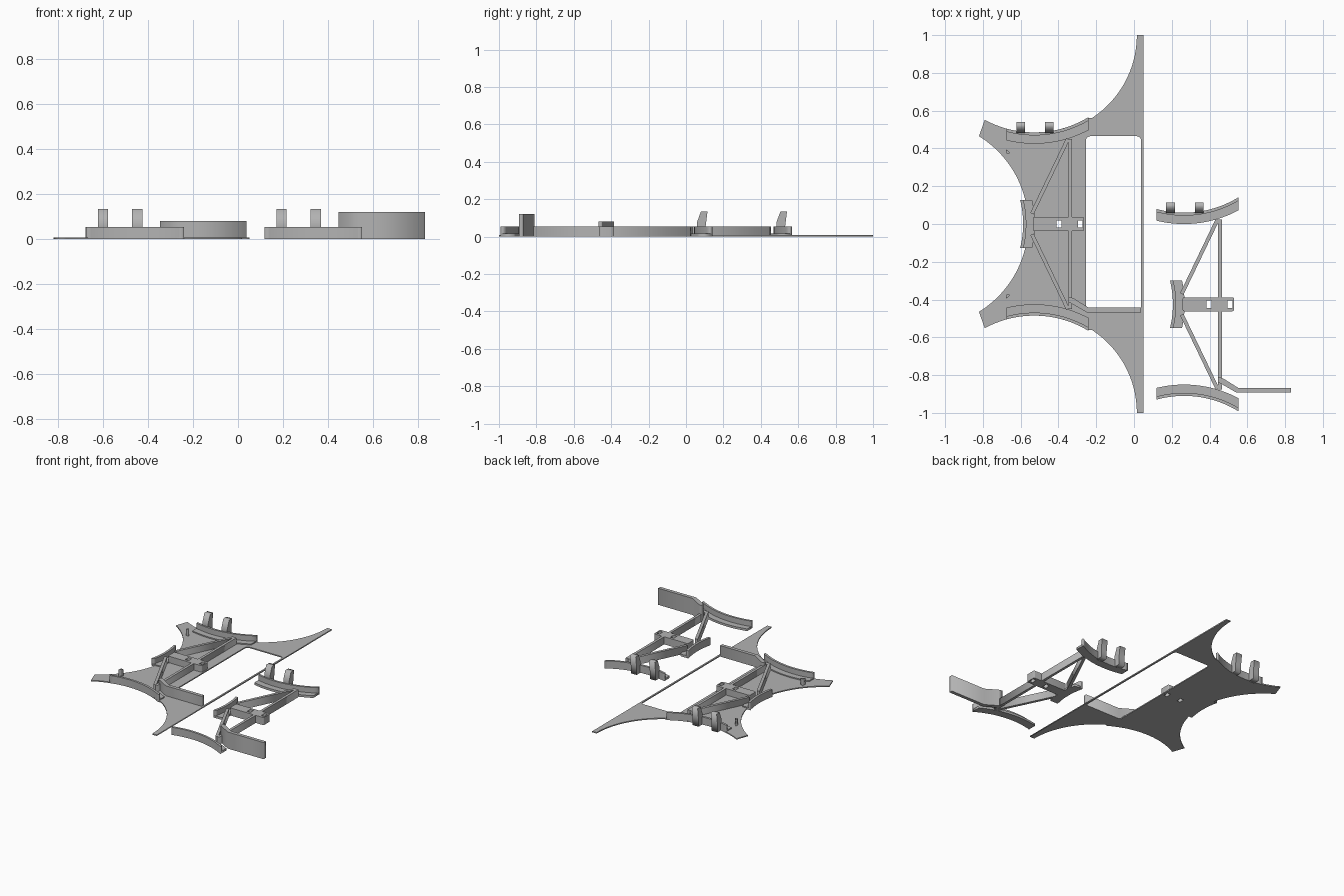
import bpy, math
from mathutils import Matrix

if "Cube" in bpy.data.objects:
    bpy.data.objects.remove(bpy.data.objects["Cube"])

grey = bpy.data.materials.new("light_grey")
grey.diffuse_color = (0.45, 0.45, 0.45, 1)
grey.use_nodes = True
grey.node_tree.nodes["Principled BSDF"].inputs["Base Color"].default_value = grey.diffuse_color


def prism(name, loops, z0, z1, matrix=None):
    """Extruded flat outline; extra loops become holes."""
    cu = bpy.data.curves.new(name, 'CURVE')
    cu.dimensions, cu.fill_mode, cu.extrude = '2D', 'BOTH', (z1 - z0) / 2
    for loop in loops:
        sp = cu.splines.new('POLY')
        sp.points.add(len(loop) - 1)
        for p, (x, y) in zip(sp.points, loop):
            p.co = (x, y, 0, 1)
        sp.use_cyclic_u = True
    tmp = bpy.data.objects.new(name + "_outline", cu)
    bpy.context.collection.objects.link(tmp)
    bpy.context.view_layer.update()
    dg = bpy.context.evaluated_depsgraph_get()
    me = bpy.data.meshes.new_from_object(tmp.evaluated_get(dg))
    bpy.data.objects.remove(tmp)
    me.transform(Matrix.Translation((0, 0, (z0 + z1) / 2)))
    if matrix:
        me.transform(matrix)
    me.materials.clear()
    me.materials.append(grey)
    ob = bpy.data.objects.new(name, me)
    bpy.context.collection.objects.link(ob)
    return ob


def rect(x0, x1, y0, y1):
    return [(x0, y0), (x1, y0), (x1, y1), (x0, y1)]


def rounded(x0, x1, y0, y1, r):
    pts = []
    for i, (cx, cy) in enumerate(rect(x0 + r, x1 - r, y0 + r, y1 - r)):
        for k in range(5):
            a = math.pi + (i + k / 4) * math.pi / 2
            pts.append((cx + r * math.cos(a), cy + r * math.sin(a)))
    return pts


def arc_x(cx, cy, r, x0, x1, n=20):
    """Lower part of a circle, sampled along x."""
    xs = [x0 + (x1 - x0) * i / n for i in range(n + 1)]
    return [(x, cy - math.sqrt(r * r - (x - cx) ** 2)) for x in xs]


def arc_y(cx, cy, r, y0, y1, n=20):
    """Right part of a circle, sampled along y."""
    ys = [y0 + (y1 - y0) * i / n for i in range(n + 1)]
    return [(cx + math.sqrt(r * r - (y - cy) ** 2), y) for y in ys]


def bar(a, b, w):
    """Outline of a straight strip of width w."""
    dx, dy = b[0] - a[0], b[1] - a[1]
    s = w / 2 / math.hypot(dx, dy)
    nx, ny = -dy * s, dx * s
    return [(a[0] + nx, a[1] + ny), (a[0] - nx, a[1] - ny),
            (b[0] - nx, b[1] - ny), (b[0] + nx, b[1] + ny)]


def flip(pts):
    return [(x, -y) for x, y in pts]


SLOTS = [rect(-0.41, -0.383, -0.019, 0.019), rect(-0.297, -0.272, -0.019, 0.019)]
H = 0.055

# Thin base plate with a large window and two slots
half = [(0.05, 1)] + arc_y(-0.5095, 1, 0.5245, 1, 0.56)
half += arc_x(-0.528, 1.035, 0.55, -0.25, -0.79)
half += arc_y(-1.107, 0, 0.546, 0.465, 0)
outline = half + flip(half[:-1])[::-1]
prism("base_plate", [outline, rounded(-0.255, 0.038, -0.465, 0.465, 0.025)] + SLOTS, 0, 0.008)

# Small triangular pegs on the plate
for side in (1, -1):
    prism("peg", [[(-0.678, 0.397 * side), (-0.655, 0.375 * side), (-0.675, 0.372 * side)]], 0, H)


def frame(label, dx, dy, arm_height):
    move = Matrix.Translation((dx, dy, 0))

    def part(name, loops, z1):
        prism(label + "_" + name, loops, 0, z1, move)

    # Curved side rails: floor plus raised outer wall
    def band(r0, r1):
        return (arc_x(-0.528, 1.035, r0, -0.675, -0.241)
                + arc_x(-0.528, 1.035, r1, -0.241, -0.675))
    for side in ("back", "front"):
        fix = flip if side == "front" else list
        part(side + "_rail_floor", [fix(band(0.55, 0.61))], 0.016)
        part(side + "_rail_wall", [fix(band(0.55, 0.566))], H)
        # Diagonal braces
        part(side + "_brace", [fix(bar((-0.35, 0.45), (-0.54, 0.055), 0.02))], H)

    # Curved end rail
    def end_band(r0, r1):
        return (arc_y(-1.107, 0, r0, -0.126, 0.126)
                + arc_y(-1.107, 0, r1, 0.126, -0.126))
    part("end_rail_floor", [end_band(0.52, 0.582)], 0.016)
    part("end_rail_wall", [end_band(0.52, 0.537)], H)

    # Cross spar and slotted centre block
    part("spar", [rect(-0.347, -0.328, -0.45, 0.45)], H)
    part("centre_block", [rounded(-0.535, -0.264, -0.037, 0.037, 0.008)] + SLOTS, H)

    # Bent arm
    part("arm", [[(-0.347, -0.385), (-0.322, -0.392), (-0.24, -0.443), (0.037, -0.443),
                  (0.037, -0.468), (-0.25, -0.468), (-0.347, -0.412)]], arm_height)

    # Leaning hooks on the back rail
    hook = [(0.483, 0), (0.53, 0), (0.53, H), (0.54, 0.135), (0.505, 0.135), (0.483, 0.075)]
    yz = Matrix(((0, 0, 1, 0), (1, 0, 0, 0), (0, 1, 0, 0), (0, 0, 0, 1)))
    for x in (-0.6, -0.448):
        prism(label + "_hook", [hook], x - 0.023, x + 0.023, move @ yz)


frame("plate_frame", 0, 0, 0.08)
frame("loose_frame", 0.793, -0.425, 0.12)
